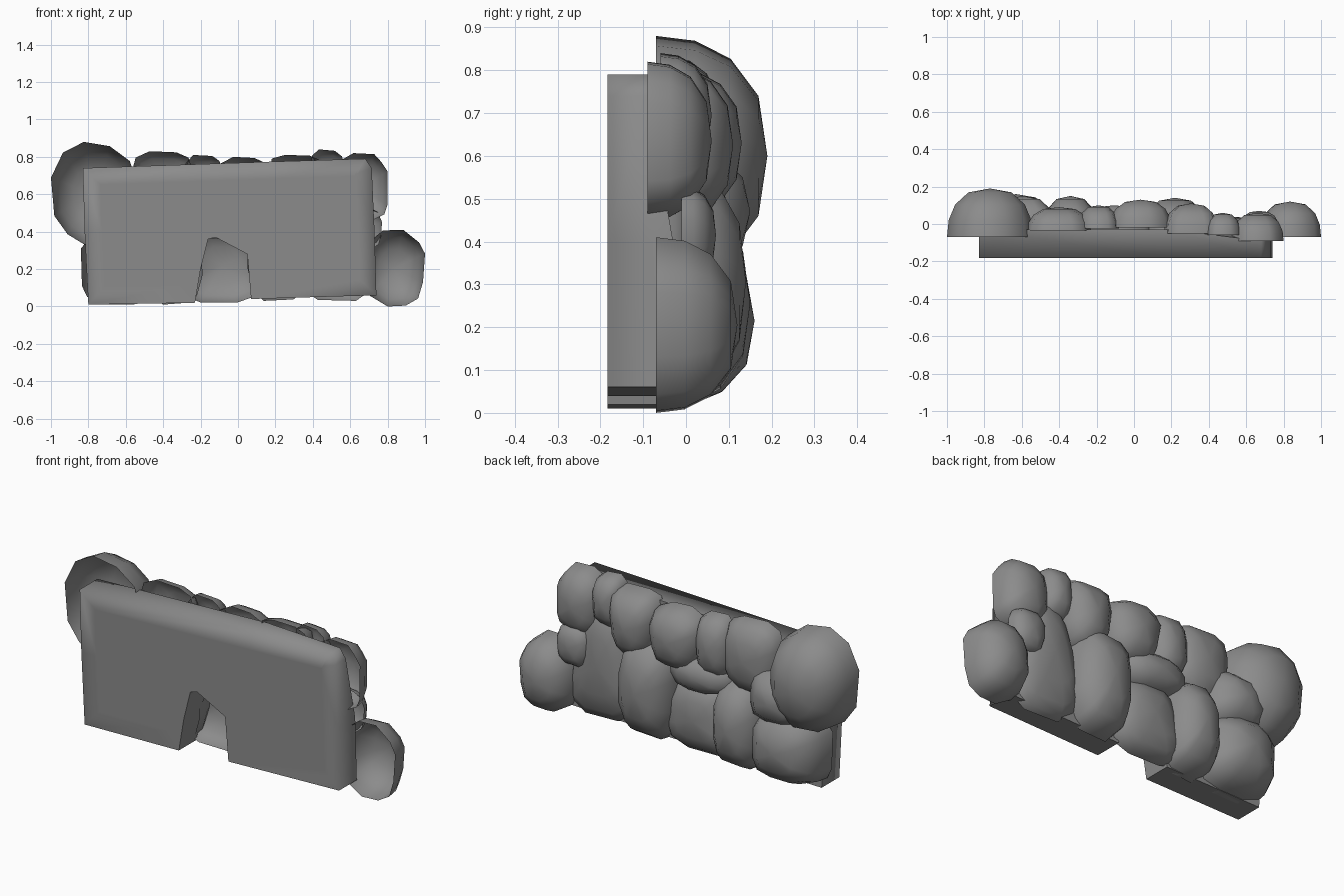
import bpy, bmesh, math, random

random.seed(4)
default_cube = bpy.data.objects.get("Cube")
if default_cube:
    bpy.data.objects.remove(default_cube, do_unlink=True)

# One plain stone colour
stone = bpy.data.materials.new("grey_stone")
stone.use_nodes = True
colour = (0.26, 0.26, 0.26, 1)
stone.diffuse_color = colour
stone.node_tree.nodes["Principled BSDF"].inputs["Base Color"].default_value = colour


def add_object(name, bm):
    """Turn a bmesh into a smooth shaded stone object."""
    for face in bm.faces:
        face.smooth = True
    mesh = bpy.data.meshes.new(name)
    bm.to_mesh(mesh)
    bm.free()
    mesh.materials.append(stone)
    obj = bpy.data.objects.new(name, mesh)
    bpy.context.collection.objects.link(obj)
    return obj


def fit(values, low, high):
    """Stretch a list of values so that it spans low to high."""
    least, most = min(values), max(values)
    return [low + (v - least) / (most - least) * (high - low) for v in values]


def rock(name, roundness, left, right, bottom, top, front, back, taper=0, sides=12):
    """Hollow domed rock, open towards the slab; taper > 0 narrows its top, < 0 its foot."""
    bm = bmesh.new()
    angles = [math.tau * (i + 0.5 + random.uniform(-0.2, 0.2)) / sides for i in range(sides)]
    round_off = lambda v: math.copysign(abs(v) ** roundness, v)
    wobble = [random.uniform(0.94, 1.03) for _ in angles]
    xs = [round_off(math.cos(a)) * w for a, w in zip(angles, wobble)]
    zs = fit([round_off(math.sin(a)) * w for a, w in zip(angles, wobble)], bottom, top)
    for i, z in enumerate(zs):
        height = (z - bottom) / (top - bottom)
        xs[i] *= 1 - (taper * height if taper > 0 else -taper * (1 - height))
    xs = fit(xs, left, right)
    cx, cz = (left + right) / 2, (bottom + top) / 2
    rings = []
    for size, depth in ((1, 0), (0.96, 0.35), (0.81, 0.67), (0.5, 0.92)):
        rings.append([bm.verts.new((cx + (x - cx) * size,
                                    front + (back - front) * depth,
                                    cz + (z - cz) * size)) for x, z in zip(xs, zs)])
    crown = bm.verts.new((cx, back, cz))
    for i in range(sides):
        j = (i + 1) % sides
        for low, high in zip(rings, rings[1:]):
            bm.faces.new((low[i], high[i], high[j], low[j]))
        bm.faces.new((rings[-1][i], crown, rings[-1][j]))
    return add_object(name, bm)


# Front slab with an arched notch, extruded from its outline
outline = [(-0.8, 0.01), (-0.23, 0.02), (-0.2, 0.2), (-0.16, 0.36), (-0.12, 0.37),
           (0.05, 0.28), (0.07, 0.04), (0.74, 0.06), (0.73, 0.4), (0.715, 0.74),
           (0.68, 0.79), (0.2, 0.775), (-0.83, 0.74), (-0.82, 0.4)]
bm = bmesh.new()
face = bm.faces.new([bm.verts.new((x, -0.183, z)) for x, z in outline])
extruded = bmesh.ops.extrude_face_region(bm, geom=[face])
for item in extruded["geom"]:
    if isinstance(item, bmesh.types.BMVert):
        # the slab is thinner at its upper left corner
        item.co.y = -0.09 if item.co.x > 0.6 and item.co.z > 0.6 else -0.03
bmesh.ops.recalc_face_normals(bm, faces=bm.faces)
front_face = min(bm.faces, key=lambda f: f.calc_center_median().y)
bmesh.ops.inset_region(bm, faces=[front_face], thickness=0.09, use_even_offset=True)
bm.normal_update()
# crisp underside, back rim and notch; softly shaded top and ends
for edge in bm.edges:
    a, b = edge.verts
    low = max(a.co.z, b.co.z) < 0.08
    notch = all(-0.25 < v.co.x < 0.1 and v.co.z < 0.38 for v in edge.verts)
    rim = min(a.co.y, b.co.y) > -0.1
    if edge.calc_face_angle(0) > 1 and (low or notch or rim):
        edge.smooth = False
add_object("front_slab", bm)

# Rocks: left, right, bottom, top, front, back, taper
end_rocks = [
    (-1, -0.54, 0.32, 0.88, -0.07, 0.19, -0.15),
    (0.67, 1, 0, 0.41, -0.07, 0.12),
]
upper_rocks = [
    (-0.57, -0.23, 0.43, 0.83, -0.035, 0.09),
    (-0.3, -0.08, 0.46, 0.81, -0.025, 0.1),
    (-0.13, 0.2, 0.46, 0.8, -0.02, 0.13, -0.2),
    (0.16, 0.45, 0.44, 0.81, -0.05, 0.11, -0.3),
    (0.38, 0.57, 0.55, 0.84, -0.06, 0.06),
    (0.52, 0.8, 0.45, 0.82, -0.09, 0.06),
]
middle_rocks = [
    (-0.78, -0.41, 0.31, 0.63, -0.07, 0.15),
    (-0.31, 0.1, 0.36, 0.57, -0.04, 0.1),
    (0.57, 0.77, 0.3, 0.53, -0.01, 0.07),
]
lower_rocks = [
    (-0.84, -0.42, 0.01, 0.42, -0.07, 0.16),
    (-0.49, -0.19, 0.01, 0.5, -0.06, 0.15, 0.15),
    (-0.3, 0.13, 0.02, 0.42, -0.05, 0.07, 0.35),
    (0.05, 0.39, 0.03, 0.58, -0.05, 0.14),
    (0.31, 0.72, 0.03, 0.66, -0.06, 0.04, 0.45),
]
courses = (("end", 0.88, end_rocks), ("upper", 0.72, upper_rocks),
           ("middle", 0.75, middle_rocks), ("lower", 0.65, lower_rocks))
for course, roundness, rocks in courses:
    for number, spans in enumerate(rocks, start=1):
        rock(f"{course}_rock_{number}", roundness, *spans)
